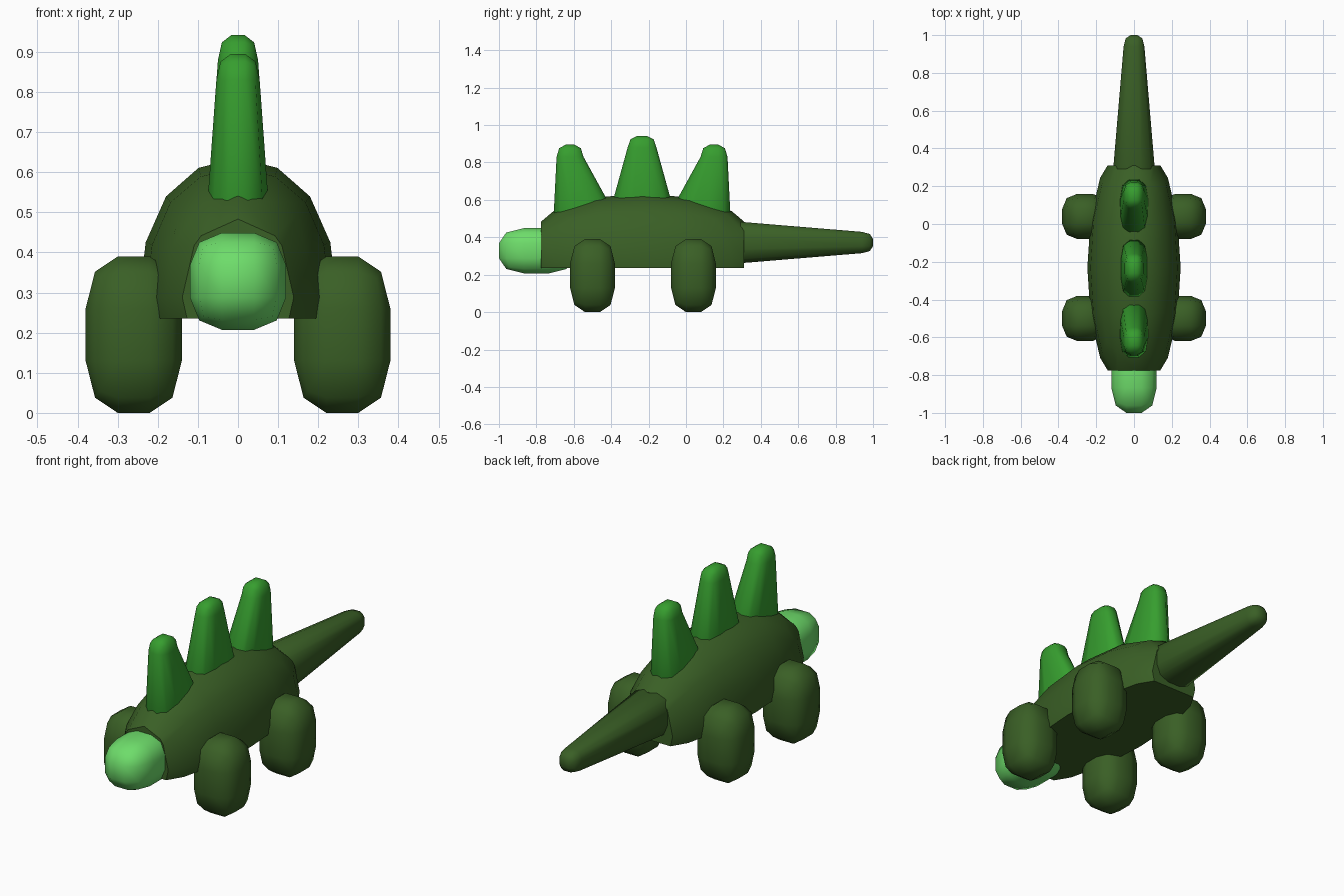
import bpy, bmesh, math
from mathutils import Vector

if "Cube" in bpy.data.objects:
    bpy.data.objects.remove(bpy.data.objects["Cube"])


def material(name, rgb):
    m = bpy.data.materials.new(name)
    m.diffuse_color = (*rgb, 1)
    m.use_nodes = True
    m.node_tree.nodes["Principled BSDF"].inputs["Base Color"].default_value = m.diffuse_color
    return m


DARK = material("dark green", (0.042, 0.115, 0.019))
MID = material("bright green", (0.037, 0.34, 0.028))
LIGHT = material("pale green", (0.155, 0.72, 0.145))


def add_object(name, bm, mat):
    bmesh.ops.recalc_face_normals(bm, faces=bm.faces[:])
    me = bpy.data.meshes.new(name)
    bm.to_mesh(me)
    bm.free()
    me.shade_smooth()
    me.materials.append(mat)
    ob = bpy.data.objects.new(name, me)
    bpy.context.collection.objects.link(ob)
    return ob


def rounded_cube():
    """Cube from -1 to 1, edges rounded in two steps, flats one third wide."""
    bm = bmesh.new()
    bmesh.ops.create_cube(bm, size=2)
    bmesh.ops.bevel(bm, geom=bm.edges[:], offset=2 / 3, offset_type='OFFSET',
                    segments=2, profile=0.5, affect='EDGES')
    return bm


def block(name, centre, half, mat):
    bm = rounded_cube()
    for v in bm.verts:
        v.co = Vector([c + h * p for c, h, p in zip(centre, half, v.co)])
    return add_object(name, bm, mat)


def horn(name, c0, h0, c1, h1, cap, mat, along_y=False):
    """Tapered rounded block; c = (side, side, length) centres, h = half widths."""
    bm = rounded_cube()
    for v in bm.verts:
        t = min(1, max(0, (v.co.z * 3 + 1) / 2))
        over = max(0, abs(v.co.z) - 1 / 3) * 1.5 * cap * (1 if v.co.z > 0 else -1)
        a, b = [c0[i] + (c1[i] - c0[i]) * t
                + v.co[i] * (h0[i] + (h1[i] - h0[i]) * t) for i in (0, 1)]
        n = c0[2] + (c1[2] - c0[2]) * t + over
        v.co = (a, n, b) if along_y else (a, b, n)
    return add_object(name, bm, mat)


# Body: subdivided cube stretched to an egg, cut flat at front, back and belly
bm = bmesh.new()
bmesh.ops.create_cube(bm, size=2)
body = add_object("body", bm, DARK)
sub = body.modifiers.new("round", 'SUBSURF')
sub.levels = sub.render_levels = 2
bpy.context.view_layer.objects.active = body
body.select_set(True)
bpy.ops.object.modifier_apply(modifier="round")
bm = bmesh.new()
bm.from_mesh(body.data)
top = max(v.co.z for v in bm.verts)
for v in bm.verts:
    p = v.co / top
    v.co = (0.247 * p.x, -0.232 + 0.656 * p.y, 0.288 + 0.347 * p.z)
for co, no in (((0, 0, 0.235), (0, 0, -1)), ((0, -0.775, 0), (0, -1, 0)),
               ((0, 0.31, 0), (0, 1, 0))):
    cut = bmesh.ops.bisect_plane(bm, geom=bm.verts[:] + bm.edges[:] + bm.faces[:],
                                 plane_co=co, plane_no=no, clear_outer=True)
    rim = [e for e in cut["geom_cut"] if isinstance(e, bmesh.types.BMEdge)]
    bmesh.ops.contextual_create(bm, geom=rim)
bmesh.ops.recalc_face_normals(bm, faces=bm.faces[:])
bm.to_mesh(body.data)
bm.free()
bpy.ops.object.shade_smooth_by_angle(angle=math.radians(40))

# Head
block("head", (0, -0.8, 0.328), (0.12, 0.2, 0.121), LIGHT)

# Legs
for side, sx in (("left", 1), ("right", -1)):
    for end, y in (("front", -0.5), ("back", 0.04)):
        block(f"{end}_{side}_leg", (sx * 0.26, y, 0.195), (0.12, 0.12, 0.195), DARK)

# Tail
horn("tail", (0, 0.372, 0.2), (0.118, 0.118), (0, 0.372, 0.94), (0.055, 0.057),
     0.06, DARK, along_y=True)

# Back plates: the front and back ones mirror each other and lean outwards
MIDDLE = -0.235
for name, s in (("front_back_plate", -1), ("rear_back_plate", 1)):
    horn(name, (0, MIDDLE + s * 0.295, 0.47), (0.08, 0.18),
         (0, MIDDLE + s * 0.385, 0.83), (0.054, 0.072), 0.065, MID)
horn("middle_back_plate", (0, MIDDLE, 0.5), (0.078, 0.182),
     (0, MIDDLE, 0.88), (0.05, 0.077), 0.062, MID)
